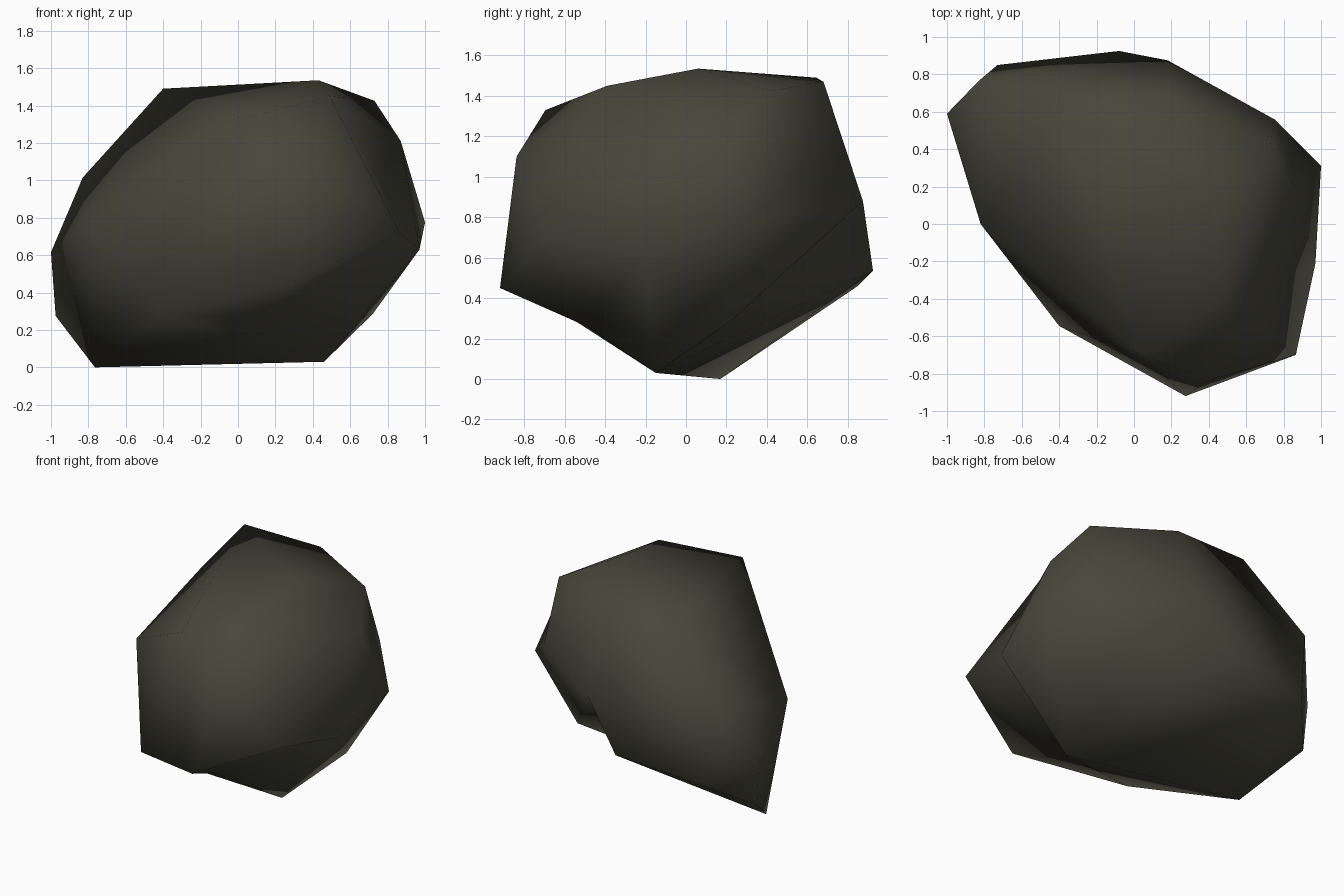
import bpy, bmesh

if "Cube" in bpy.data.objects:
    bpy.data.objects.remove(bpy.data.objects["Cube"])

# Named corner points of the faceted boulder
CORNERS = {
    # crown
    "peak": (0.43, 0.06, 1.535), "crown_left": (-0.40, 0.645, 1.49),
    "crown_back": (0.19, 0.68, 1.47), "crown_right": (0.73, 0.42, 1.425),
    "crown_front": (0.49, -0.39, 1.45), "brow": (0.03, -0.695, 1.33),
    "shoulder": (0.87, 0.18, 1.21), "chest": (0.40, -0.838, 1.10),
    # girth
    "left_high": (-0.83, 0.765, 1.015), "back_right": (0.75, 0.56, 0.99),
    "back_mid": (0.18, 0.875, 0.88), "left_front": (-0.82, 0.0, 0.79),
    "right_tip": (1.0, 0.31, 0.775), "front_right": (0.865, -0.70, 0.72),
    "right_mid": (0.97, -0.21, 0.63), "left_tip": (-1.0, 0.59, 0.615),
    "back_tip": (-0.08, 0.925, 0.535), "back_left": (-0.73, 0.85, 0.46),
    "chin": (0.275, -0.92, 0.45),
    # underside
    "jaw": (-0.40, -0.545, 0.285), "low_right": (0.72, 0.22, 0.285),
    "low_left": (-0.975, 0.575, 0.275), "foot_right": (0.46, -0.15, 0.03),
    "foot_left": (-0.765, 0.17, 0.0),
}

bm = bmesh.new()
points = {name: bm.verts.new(co) for name, co in CORNERS.items()}
bmesh.ops.convex_hull(bm, input=bm.verts[:])
bmesh.ops.triangulate(bm, faces=bm.faces[:])
bmesh.ops.recalc_face_normals(bm, faces=bm.faces[:])


def flip(a, b):
    """Turn the ridge between two corners into a valley."""
    edge = bm.edges.get((points[a], points[b]))
    if edge and len(edge.link_faces) == 2:
        bmesh.utils.edge_rotate(edge, True)


# Dent under the chin
under_chin = bm.faces.get([points[n] for n in ("foot_right", "chin", "jaw")])
if under_chin:
    poked = bmesh.ops.poke(bm, faces=[under_chin])
    points["throat"] = poked["verts"][0]
    points["throat"].co = (0.154, -0.484, 0.257)

# Hollows at the lower back, under the chin and around the shoulder
for a, b in (("low_right", "foot_left"), ("back_tip", "back_right"),
             ("back_tip", "right_tip"), ("back_tip", "low_right"),
             ("crown_right", "right_tip"), ("foot_right", "chin"),
             ("foot_right", "front_right"), ("shoulder", "front_right")):
    flip(a, b)

bmesh.ops.delete(bm, geom=[v for v in bm.verts if not v.link_faces], context='VERTS')
bmesh.ops.recalc_face_normals(bm, faces=bm.faces[:])
for f in bm.faces:
    f.smooth = True

mesh = bpy.data.meshes.new("boulder")
bm.to_mesh(mesh)
bm.free()

# Dark olive grey stone
stone = bpy.data.materials.new("dark olive stone")
stone.diffuse_color = (0.064, 0.062, 0.044, 1.0)
stone.use_nodes = True
stone.node_tree.nodes["Principled BSDF"].inputs["Base Color"].default_value = stone.diffuse_color
mesh.materials.append(stone)

boulder = bpy.data.objects.new("boulder", mesh)
bpy.context.collection.objects.link(boulder)
